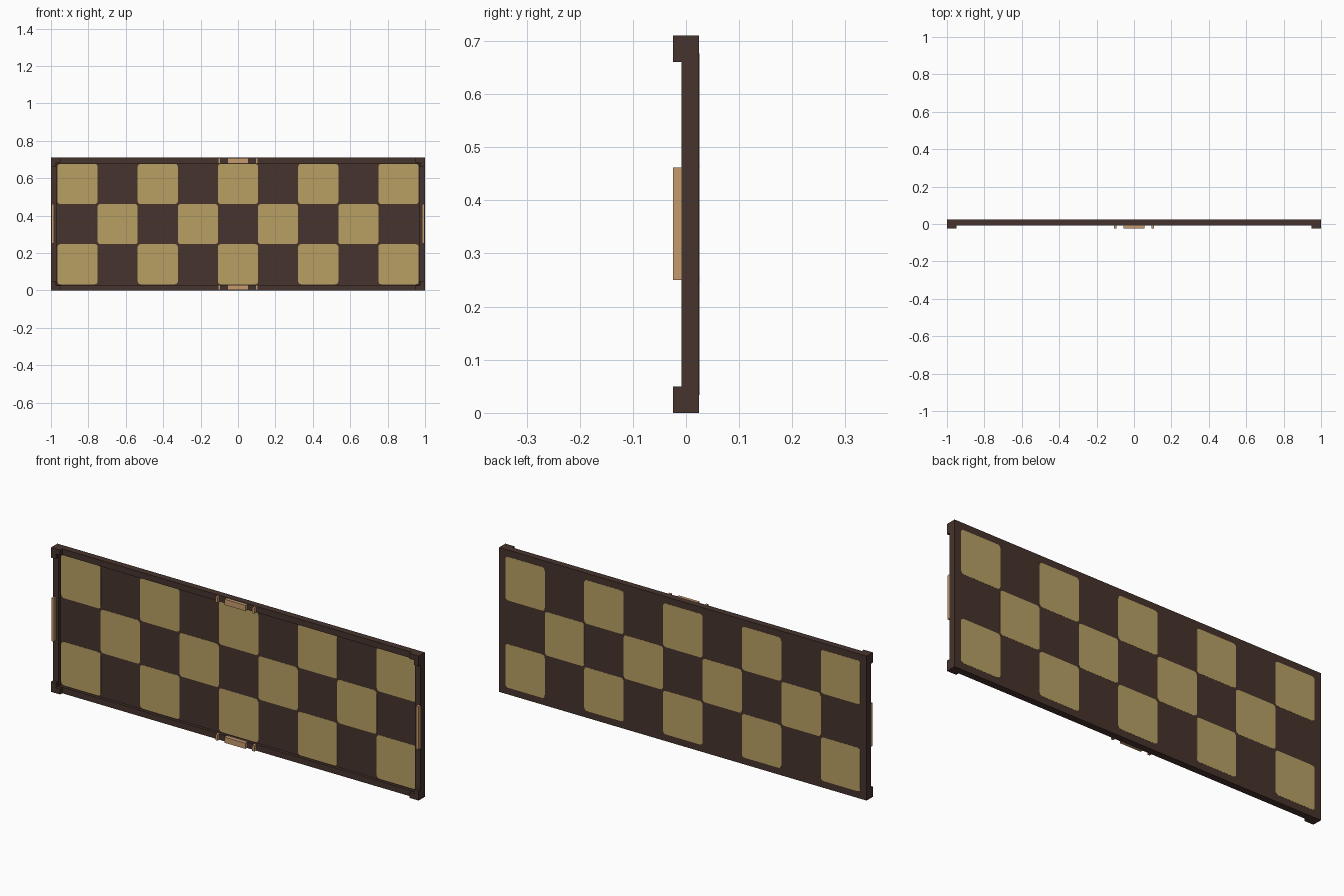
import bpy, bmesh, math

if "Cube" in bpy.data.objects:
    bpy.data.objects.remove(bpy.data.objects["Cube"])

def mat(name, rgb):
    m = bpy.data.materials.new(name)
    m.diffuse_color = (*rgb, 1)
    m.use_nodes = True
    m.node_tree.nodes["Principled BSDF"].inputs["Base Color"].default_value = m.diffuse_color
    return m

DARK = mat("dark wood", (0.061, 0.034, 0.026))
GOLD = mat("straw gold", (0.479, 0.352, 0.127))
TRIM = mat("light wood", (0.558, 0.328, 0.156))

W, H = 1.0, 0.71            # half width, height
BACK, RIM, FRONT = 0.0245, -0.0085, -0.0245
PANEL = 0.006               # recessed front face of the board
MID = H / 2

def prism(name, pts, y0, y1, material):
    """Extrude an x/z outline from y0 (front) to y1 (back)."""
    bm = bmesh.new()
    face = bm.faces.new([bm.verts.new((x, y0, z)) for x, z in pts])
    ext = bmesh.ops.extrude_face_region(bm, geom=[face])
    for v in ext["geom"]:
        if isinstance(v, bmesh.types.BMVert):
            v.co.y = y1
    bmesh.ops.recalc_face_normals(bm, faces=bm.faces)
    me = bpy.data.meshes.new(name)
    bm.to_mesh(me)
    bm.free()
    me.materials.append(material)
    ob = bpy.data.objects.new(name, me)
    bpy.context.collection.objects.link(ob)
    return ob

def box(name, x0, x1, z0, z1, y0, y1, material):
    return prism(name, [(x0, z0), (x1, z0), (x1, z1), (x0, z1)], y0, y1, material)

def rounded(cx, cz, h, r, n=4):
    pts = []
    for q, (sx, sz) in enumerate([(1, 1), (-1, 1), (-1, -1), (1, -1)]):
        for i in range(n + 1):
            a = math.pi / 2 * (q + i / n)
            pts.append((cx + sx * (h - r) + r * math.cos(a),
                        cz + sz * (h - r) + r * math.sin(a)))
    return pts

# board and surrounding rim
T = 0.03
box("board", -W + T, W - T, T, H - T, PANEL, BACK, DARK)
for z0, z1, n in [(0, T, "bottom"), (H - T, H, "top")]:
    box(n + "_rim", -W, W, z0, z1, RIM, BACK, DARK)
for x0, x1, n in [(-W, -W + T, "left"), (W - T, W, "right")]:
    box(n + "_rim", x0, x1, T, H - T, RIM, BACK, DARK)

# checker tiles, inlaid as thin plates on the front and the back
P = 0.2145
for c in range(9):
    for r in range(3):
        if (c + r) % 2 == 0:
            pts = rounded((c - 4) * P, MID + (r - 1) * P, P / 2, 0.015)
            prism("front_tile", pts, PANEL - 0.0008, PANEL + 0.001, GOLD)
            prism("back_tile", pts, BACK - 0.001, BACK + 0.0006, GOLD)

# L-shaped corner brackets
L, B = 0.05, 0.026
ell = [(0, 0), (L, 0), (L, B), (B, B), (B, L), (0, L)]
for sx in (-1, 1):
    for top in (False, True):
        pts = [(sx * (W - x), H - z if top else z) for x, z in ell]
        prism("corner_bracket", pts, FRONT, RIM, DARK)

# light blocks centred on the side rims
for sx in (-1, 1):
    x0, x1 = sorted((sx * 0.985, sx * 0.998))
    box("side_block", x0, x1, 0.25, 0.462, FRONT, RIM, TRIM)

# light blocks and small pegs centred on the top and bottom rims
for z0, z1 in [(0.002, T), (H - T, H - 0.002)]:
    box("middle_block", -0.057, 0.057, z0, z1, FRONT, RIM, TRIM)
    for sx in (-1, 1):
        x0, x1 = sorted((sx * 0.094, sx * 0.106))
        box("middle_peg", x0, x1, z0, z1, FRONT, RIM, TRIM)
